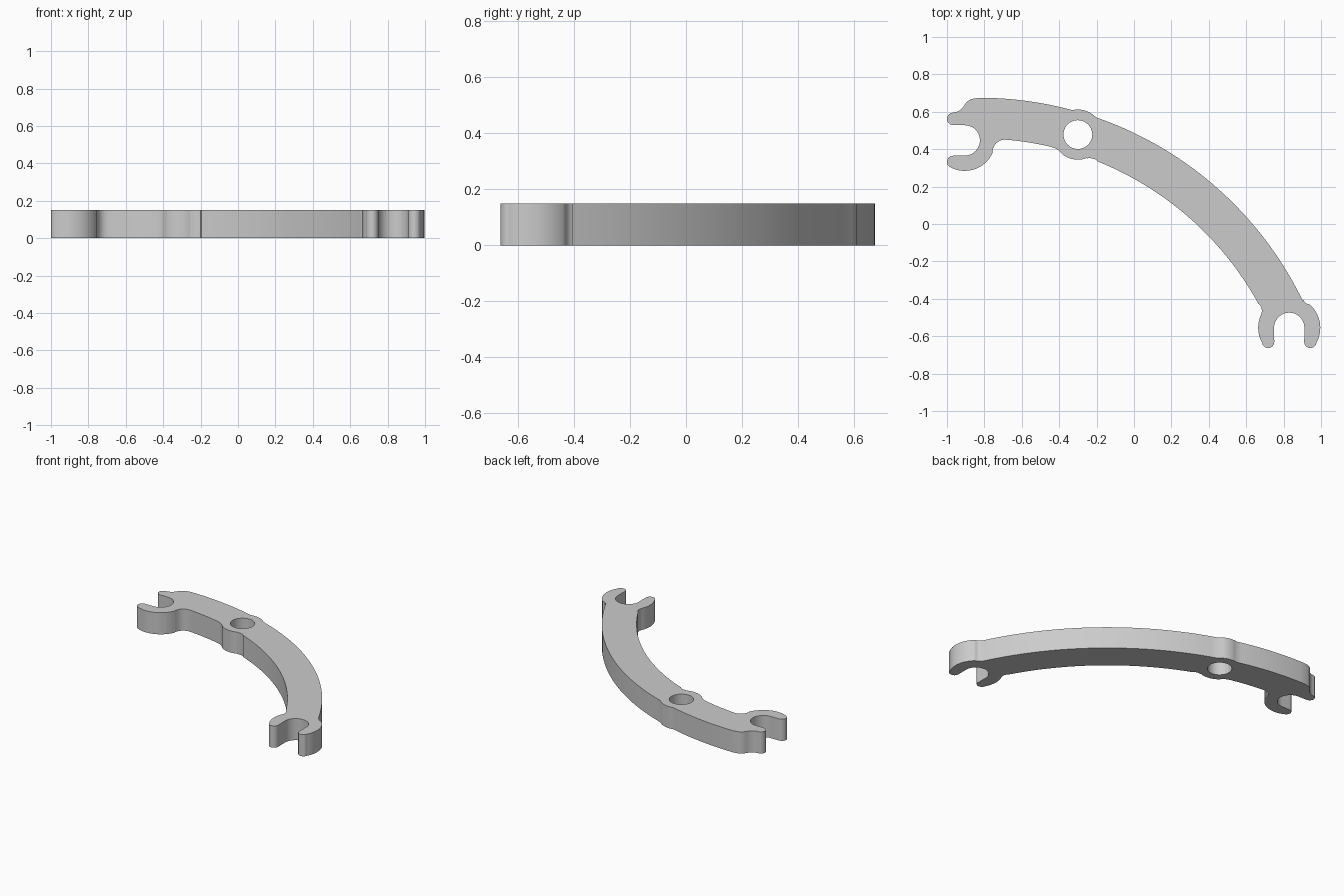
import bpy, bmesh
from math import cos, sin, radians
from mathutils import Vector

if "Cube" in bpy.data.objects:
    bpy.data.objects.remove(bpy.data.objects["Cube"])

HEIGHT = 0.15
ARM, BOSS = (-0.83, -1.25), (-0.3, 0.478)
SIDE_CLIP, END_CLIP = (-0.905, 0.447), (0.83, -0.555)
OUTER, INNER, BOSS_R, CLIP_R, SLOT_R, TIP_R = 1.925, 1.707, 0.134, 0.166, 0.081, 0.033


def arc(centre, radius, start, end, steps=16):
    """Points on a circular arc, angles in degrees."""
    angles = [radians(start + (end - start) * i / steps) for i in range(steps + 1)]
    return [Vector((centre[0] + radius * cos(a), centre[1] + radius * sin(a), 0)) for a in angles]


def blend(a, b, c, steps=8):
    """Quadratic fillet from a to c, pulled toward b."""
    a, b, c = (Vector((*p, 0)) for p in (a, b, c))
    ts = [i / steps for i in range(steps + 1)]
    return [a * (1 - t) ** 2 + b * 2 * t * (1 - t) + c * t * t for t in ts]


outline = []
# Side clip: upper prong and shoulder
outline += arc((-0.967, 0.562), TIP_R, 270, 95)
outline += blend((-0.965, 0.595), (-0.93, 0.6), (-0.91, 0.63))
outline += blend((-0.91, 0.63), (-0.89, 0.67), (-0.845, 0.672))
# Outer edge of the arm, with the boss bulging through
outline += arc(ARM, OUTER, 90, 75)
outline += arc(BOSS, BOSS_R, 95, 58, 8)
outline += arc(ARM, OUTER, 70.9, 25.8, 40)
# End clip
outline += blend((0.905, -0.405), (0.915, -0.425), (0.935, -0.43))
outline += arc(END_CLIP, CLIP_R, 48, -27)
outline += arc((0.943, -0.63), TIP_R, -5, -180)
outline += arc(END_CLIP, SLOT_R, 0, 180, 24)
outline += arc((0.717, -0.63), TIP_R, 0, -175)
outline += arc(END_CLIP, CLIP_R, 207, 156)
outline += blend((0.68, -0.483), (0.69, -0.455), (0.672, -0.432))
# Inner edge of the arm and the boss
outline += arc(ARM, INNER, 28.8, 68.2, 36)
outline += blend((-0.2, 0.342), (-0.225, 0.355), (-0.25, 0.351))
outline += arc(BOSS, BOSS_R, 290, 231)
outline += blend((-0.387, 0.377), (-0.405, 0.402), (-0.44, 0.411))
outline += arc(ARM, INNER, 77, 85.3, 8)
outline += blend((-0.7, 0.45), (-0.743, 0.445), (-0.758, 0.39))
# Side clip: lower prong and slot
outline += arc(SIDE_CLIP, 0.163, -22, -119)
outline += arc((-0.967, 0.332), TIP_R, 235, 90)
outline += arc(SIDE_CLIP, SLOT_R, -90, 90, 24)

hole = arc(BOSS, 0.077, 0, 360, 40)[:-1]

# Fill the profile around the hole and raise it into a plate
bm = bmesh.new()
edges = []
for loop in (outline, hole):
    clean = [p for i, p in enumerate(loop) if (p - loop[i - 1]).length > 0.002]
    verts = [bm.verts.new(p) for p in clean]
    edges += [bm.edges.new((verts[i - 1], v)) for i, v in enumerate(verts)]
bmesh.ops.triangle_fill(bm, use_beauty=True, use_dissolve=False, edges=edges)
raised = bmesh.ops.extrude_face_region(bm, geom=bm.faces[:])["geom"]
top = [g for g in raised if isinstance(g, bmesh.types.BMVert)]
bmesh.ops.translate(bm, vec=(0, 0, HEIGHT), verts=top)
bmesh.ops.recalc_face_normals(bm, faces=bm.faces[:])

mesh = bpy.data.meshes.new("curved_clip_arm")
bm.to_mesh(mesh)
bm.free()
arm = bpy.data.objects.new("curved_clip_arm", mesh)
bpy.context.collection.objects.link(arm)

grey = bpy.data.materials.new("light_grey")
grey.use_nodes = True
colour = (0.6, 0.6, 0.6, 1)
grey.diffuse_color = colour
grey.node_tree.nodes["Principled BSDF"].inputs["Base Color"].default_value = colour
mesh.materials.append(grey)

bpy.ops.object.select_all(action="DESELECT")
arm.select_set(True)
bpy.context.view_layer.objects.active = arm
bpy.ops.object.shade_smooth_by_angle(angle=radians(30))
